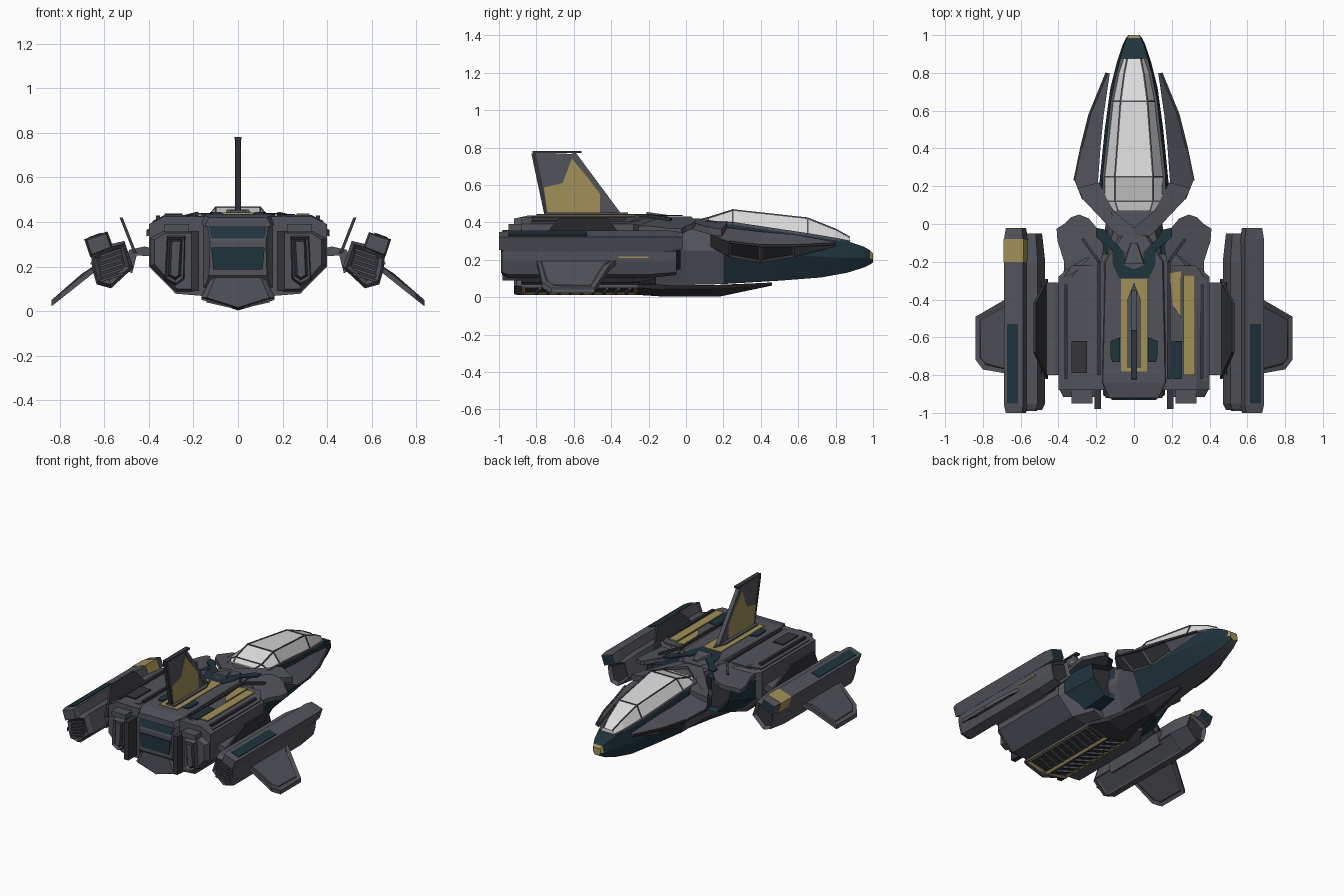
import bpy, bmesh
from mathutils import Vector

if "Cube" in bpy.data.objects:
    bpy.data.objects.remove(bpy.data.objects["Cube"])

COL = {"hull_grey": (0.085, 0.088, 0.105), "dark_grey": (0.035, 0.036, 0.042),
       "deep_teal": (0.014, 0.033, 0.045), "ochre": (0.36, 0.28, 0.10),
       "canopy_glass": (0.72, 0.72, 0.72)}
MATS = []
for n, c in COL.items():
    m = bpy.data.materials.new(n)
    m.diffuse_color = (*c, 1)
    m.use_nodes = True
    m.node_tree.nodes["Principled BSDF"].inputs["Base Color"].default_value = m.diffuse_color
    MATS.append(m)
GREY, DARK, TEAL, GOLD, GLASS = range(5)


def loft(name, rings, mat=GREY, rule=None, insets=()):
    """Join rings of points into a closed solid; insets = (test, width, depth, material)."""
    bm = bmesh.new()
    vs = [[bm.verts.new(p) for p in r] for r in rings]
    n = len(rings[0])
    for a, b in zip(vs, vs[1:]):
        for i in range(n):
            j = (i + 1) % n
            bm.faces.new((a[i], a[j], b[j], b[i]))
    bm.faces.new(vs[0][::-1])
    bm.faces.new(vs[-1])
    bmesh.ops.recalc_face_normals(bm, faces=bm.faces)
    bm.normal_update()
    for f in bm.faces:
        f.material_index = rule(f) if rule else mat
    for test, w, d, m in insets:
        sel = [f for f in bm.faces if test(f)]
        bmesh.ops.inset_individual(bm, faces=sel, thickness=w, depth=d)
        for f in sel:
            f.material_index = m
        bm.normal_update()
    me = bpy.data.meshes.new(name)
    bm.to_mesh(me)
    bm.free()
    for m in MATS:
        me.materials.append(m)
    ob = bpy.data.objects.new(name, me)
    bpy.context.collection.objects.link(ob)
    return ob


def pair(name, rings, *a, **k):
    for s, side in ((1, "right"), (-1, "left")):
        loft(f"{name}_{side}", [[(s * x, y, z) for x, y, z in r] for r in rings], *a, **k)


def sym(y, half):
    """Symmetric ring at y from half-section points (top to bottom)."""
    return [(x, y, z) for x, z in half] + [(-x, y, z) for x, z in half[::-1] if x > 0]


def sec(y, pts):
    return [(x, y, z) for x, z in pts]


def slab(pts, z, t):
    """Top-view outline as plate; z is a number or function of x, y."""
    zf = z if callable(z) else (lambda x, y: z)
    return [[(x, y, zf(x, y)) for x, y in pts], [(x, y, zf(x, y) + t) for x, y in pts]]


def rect(x0, x1, y0, y1):
    return [(x0, y0), (x1, y0), (x1, y1), (x0, y1)]


def side(pts, x, t):
    return [[(x - t, y, z) for y, z in pts], [(x + t, y, z) for y, z in pts]]


def beam(a, b, r):
    a, b = Vector(a), Vector(b)
    q = (b - a).to_track_quat('Z', 'Y')
    o = [q @ Vector((x * r, y * r, 0)) for x, y in ((1, 1), (-1, 1), (-1, -1), (1, -1))]
    return [[a + v for v in o], [b + v for v in o]]


back = lambda f: f.normal.y < -0.9

# Forward fuselage: teal flanks, grey belly, ochre nose tip
fus = [(-.3, .18, .41, .2, .25, .12, .065), (0, .10, .405, .15, .25, .1, .065),
       (.2, .165, .40, .185, .25, .11, .07), (.5, .135, .36, .155, .23, .09, .088),
       (.72, .105, .325, .125, .215, .075, .105), (.86, .078, .30, .09, .21, .05, .13),
       (.95, .052, .27, .06, .21, .035, .158), (.985, .036, .25, .042, .205, .025, .175),
       (1, .026, .235, .03, .205, .018, .185)]
loft("forward_fuselage", [sym(y, [(a, b), (c, d), (e, f)]) for y, a, b, c, d, e, f in fus],
     rule=lambda f: GOLD if f.calc_center_median().y > .985 and f.normal.z > -.3 else
     TEAL if f.calc_center_median().y > .2 and f.normal.z > -.8 else GREY)

# Canopy with frame bars
can = [(.07, .12, .395, .085, .412), (.12, .155, .40, .10, .425), (.25, .155, .395, .10, .466),
       (.65, .11, .335, .07, .422), (.80, .08, .31, .05, .362), (.875, .055, .295, .035, .32)]
loft("canopy", [sym(y, [(c, d), (a, b)]) for y, a, b, c, d in can], GLASS)
for i, (y, a, b, c, d) in enumerate(can):
    if i in (1, 2, 3):
        loft("canopy_hoop", beam((-c, y, d), (c, y, d), .004), GREY)
        pair("canopy_hoop_side", beam((c, y, d), (a, y, b), .004), GREY)
    if i:
        Y, A, B, C, D = can[i - 1]
        pair("canopy_rail", beam((C, Y, D), (c, y, d), .004), GREY)
        pair("canopy_sill", beam((A + .006, Y, B), (a + .006, y, b), .007), GREY)

# Armoured cheeks beside the cockpit, joined by arms behind it
ck = [(.80, .128, .295, .145, .285, .13, .27), (.58, .16, .335, .235, .275, .175, .215),
      (.40, .178, .35, .28, .275, .19, .185), (.23, .19, .37, .315, .295, .205, .215),
      (.13, .19, .385, .275, .335, .2, .27)]
pair("cheek_armour", [[(a, y, b), (c, y, d), (e, y, f)] for y, a, b, c, d, e, f in ck], GREY,
     insets=[(lambda f: abs(f.normal.x) > .3 and .2 < f.calc_center_median().y < .6 and
              f.normal.z < 0 and f.calc_area() > .012, .014, -.006, DARK)])
for i in range(3):
    pair("cheek_ridge", beam((ck[i][3], ck[i][0], ck[i][4]), (ck[i + 1][3], ck[i + 1][0], ck[i + 1][4]), .006), DARK)
pair("cheek_arm", slab([(.185, .22), (.30, .19), (.27, .13), (.1, -.05), (0, -.12), (0, -.02), (.11, .07)],
                       lambda x, y: .385 - .3 * max(0, x - .1), .038))

# Main rear body
B = [(.33, .425), (.40, .39), (.40, .2), (.28, .078), (.16, .068)]
loft("main_body", [sym(-.88, B), sym(-.28, B),
                   sym(-.16, [(.22, .42), (.27, .37), (.26, .22), (.2, .1), (.13, .068)])])
loft("upper_deck", [sym(-.92, [(.13, .42), (.15, .38)]), sym(-.84, [(.165, .437), (.175, .4)]),
                    sym(-.2, [(.15, .437), (.17, .4)]), sym(-.06, [(.06, .428), (.08, .4)])])
pair("deck_panel", slab([(.19, -.83), (.385, -.83), (.385, -.3), (.33, -.22), (.19, -.22)],
                        lambda x, y: .42 - .5 * max(0, x - .33), .012))

# Shoulders flaring over teal intakes
pair("shoulder", slab([(.19, -.03), (.24, .03), (.29, .05), (.335, .035), (.37, 0), (.41, -.025), (.405, -.09),
                       (.37, -.2), (.37, -.3), (.19, -.3), (.16, -.12)],
                      lambda x, y: .40 - .38 * max(0, x - .24), .03))
pair("intake", [sec(-.29, [(.15, .4), (.38, .33), (.38, .2), (.26, .09), (.15, .09)]),
                sec(-.03, [(.14, .39), (.33, .345), (.31, .25), (.22, .15), (.14, .15)])],
     TEAL, insets=[(lambda f: f.normal.y > .9, .018, -.04, DARK)])

# Belly: V-shaped vent tray with ochre frame and slats, plus forward keel
V = [(.165, .075), (.165, .05), (0, .012)]
loft("belly_tray", [sym(-.88, V), sym(-.26, V)],
     insets=[(lambda f: f.normal.z < -.8, .004, 0, GOLD), (lambda f: f.normal.z < -.8 and f.calc_area() > .09, .022, -.008, DARK)])
for i in range(9):
    y = -.80 + i * .06
    pair("belly_slat", beam((.025, y, .020), (.14, y + .02, .046), .007), GREY)
loft("forward_keel", [sym(-.26, [(.165, .07), (.165, .05), (0, .012)]), sym(-.12, [(.12, .066), (.11, .04), (0, .003)]),
                      sym(.18, [(.075, .066), (.06, .045), (0, .003)]), sym(.46, [(.02, .078), (.015, .07), (0, .062)])], DARK)

# Rear: centre block with teal panels, engine frames, columns, belly end plate
loft("rear_block", [sym(-.86, [(.17, .42), (.17, .08)]), sym(-.90, [(.14, .40), (.15, .30), (.15, .18), (.12, .12)][:1] + [(.14, .13)]),
                    sym(-.925, [(.125, .315), (.13, .16)])])
loft("rear_upper_panel", [[(s * w, y - d, z) for s, w, y, z in
                           ((1, .13, -.902, .378), (-1, .13, -.902, .378), (-1, .12, -.918, .327), (1, .12, -.918, .327))]
                          for d in (0, .007)], TEAL)
loft("rear_window", [sec(y, [(.12, .285), (.11, .187), (-.11, .187), (-.12, .285)]) for y in (-.92, -.932)], TEAL)
loft("rear_belly_plate", [sym(y, [(.12 * k, .15), (.165 * k, .06), (0, .012 + .03 * (1 - k))]) for y, k in ((-.87, 1), (-.905, 1), (-.92, .85))])
pair("engine_frame", [sec(-.87, [(.2, .36), (.34, .36), (.398, .33), (.398, .2), (.28, .085), (.2, .085)]),
                      sec(-.915, [(.21, .35), (.33, .35), (.375, .32), (.375, .21), (.275, .1), (.21, .1)])])
pair("engine_outlet", [sec(-.9, [(.235, .34), (.32, .34), (.33, .14), (.28, .11), (.24, .14)]),
                       sec(-.95, [(.24, .33), (.315, .33), (.325, .15), (.28, .125), (.245, .15)])],
     insets=[(back, .014, -.015, DARK), (lambda f: back(f) and f.material_index == DARK, .012, .012, GREY)])
pair("rear_column", slab(rect(.175, .21, -.98, -.86), .09, .27), DARK)
pair("rear_deck_box", slab(rect(.22, .33, -.95, -.86), .355, .035))

# Deck trim: ochre frame, teal chevron, stripes, vents, pipes
loft("fin_frame", slab(rect(-.07, .07, -.78, -.29), .436, .006), GOLD)
loft("fin_root", slab([(-.035, -.76), (.035, -.76), (.035, -.4), (0, -.31), (-.035, -.4)], .44, .012), GREY)
pair("teal_chevron", slab([(.2, -.02), (.2, -.07), (.115, -.14), (.115, -.21), (.08, -.285), (0, -.285), (0, -.24),
                           (.05, -.22), (.05, -.15), (.12, -.08), (.15, -.03)], .433, .007), TEAL)
loft("sensor_hump", [sym(-.21, [(.05, .455), (.06, .43)]), sym(-.1, [(.015, .44), (.02, .42)])], GREY)
pair("deck_vent", slab([(.075, -.73), (.115, -.73), (.125, -.7), (.125, -.62), (.075, -.6)], .437, .008), TEAL)
loft("deck_stripe_long", slab(rect(.262, .322, -.80, -.27), .431, .008), GOLD)
loft("deck_stripe_short", slab([(.19, -.26), (.205, -.43), (.25, -.5), (.25, -.25)], .431, .006), GOLD)
loft("deck_teal_strip", slab(rect(.175, .255, -.82, -.62), .431, .006), TEAL)
loft("deck_hatch", slab(rect(-.33, -.25, -.79, -.62), .431, .008), DARK)
pair("deck_pipe", beam((.185, -.8, .436), (.185, -.2, .436), .008), DARK)
pair("deck_pipe_front", beam((.185, -.2, .436), (.27, -.08, .415), .008), DARK)
pair("deck_edge_rail", beam((.36, -.82, .42), (.36, -.32, .42), .009), DARK)

# Tail fin with ochre patch and dark edges
loft("tail_fin", side([(-.745, .435), (-.36, .435), (-.60, .765), (-.82, .775)], 0, .011))
loft("tail_patch", side([(-.742, .45), (-.46, .45), (-.46, .56), (-.61, .74), (-.66, .61), (-.76, .585)], 0, .0135), GOLD)
loft("tail_leading_edge", beam((0, -.36, .44), (0, -.605, .77), .014), GREY)
loft("tail_trailing_edge", beam((0, -.745, .44), (0, -.815, .77), .012), DARK)
loft("tail_cap", side([(-.82, .77), (-.56, .77), (-.56, .782), (-.82, .782)], 0, .016), DARK)

# Nacelles: canted hull, top cap, grilles
N = [(.47, .195), (.51, .315), (.575, .30), (.66, .25), (.655, .19), (.635, .12), (.57, .102)]
C = [(.562, .285), (.588, .355), (.688, .322), (.662, .245)]


def shrink(p, k):
    cx, cz = sum(a for a, b in p) / len(p), sum(b for a, b in p) / len(p)
    return [(cx + (a - cx) * k, cz + (b - cz) * k) for a, b in p]


pair("nacelle", [sec(-.985, shrink(N, .85)), sec(-.95, N), sec(-.2, N), sec(-.05, shrink(N, .85))], GREY,
     insets=[(lambda f: abs(f.normal.y) > .9, .02, -.02, DARK),
             (lambda f: f.normal.z < -.3 and f.calc_area() > .06, .016, -.006, GREY)])
pair("nacelle_cap", [sec(-1, shrink(C, .85)), sec(-.96, C), sec(-.08, C), sec(-.02, shrink(C, .85))], GREY,
     insets=[(lambda f: f.normal.y > .9, .006, 0, TEAL)])
pair("nacelle_teal_strip", [sec(y, [(.612, .34), (.614, .352), (.672, .332), (.67, .32)]) for y in (-.95, -.53)], TEAL)
loft("nacelle_ochre_band", [sec(y, [(-a, b) for a, b in shrink(C, 1.05)]) for y in (-.2, -.08)], GOLD)
pair("nacelle_stripe", [sec(y, [(.652, .21), (.662, .21), (.662, .217), (.652, .217)]) for y in (-.36, -.2)], GOLD)
for i in range(6):
    z = .15 + i * .022
    pair("nacelle_grille", beam((.515 + i * .002, -.985, z + .018), (.62, -.985, z - .015), .005), GREY)

# Lower outboard fins, inboard fins and struts
pair("outboard_fin", [[(x, y, z + d) for x, y, z in ((.63, -.80, .2), (.63, -.36, .2), (.70, -.41, .155), (.838, -.49, .035),
                                                     (.838, -.72, .035), (.80, -.77, .065))] for d in (-.014, .014)], GREY,
     insets=[(lambda f: abs(f.normal.z) > .5 and f.calc_area() > .05, .028, -.005, DARK),
             (lambda f: abs(f.normal.z) > .5 and f.material_index == DARK, .01, .004, GREY)])
pair("inboard_fin", [[(x + d, y, z) for x, y, z in ((.462, -.82, .26), (.462, -.29, .26), (.525, -.42, .42), (.525, -.68, .42))]
                     for d in (-.007, .007)], DARK)
T = [(.38, .245), (.38, .28), (.42, .29), (.49, .275), (.50, .18), (.475, .17), (.455, .25)]
pair("nacelle_strut", [sec(-.80, T), sec(-.31, T)], GREY)
